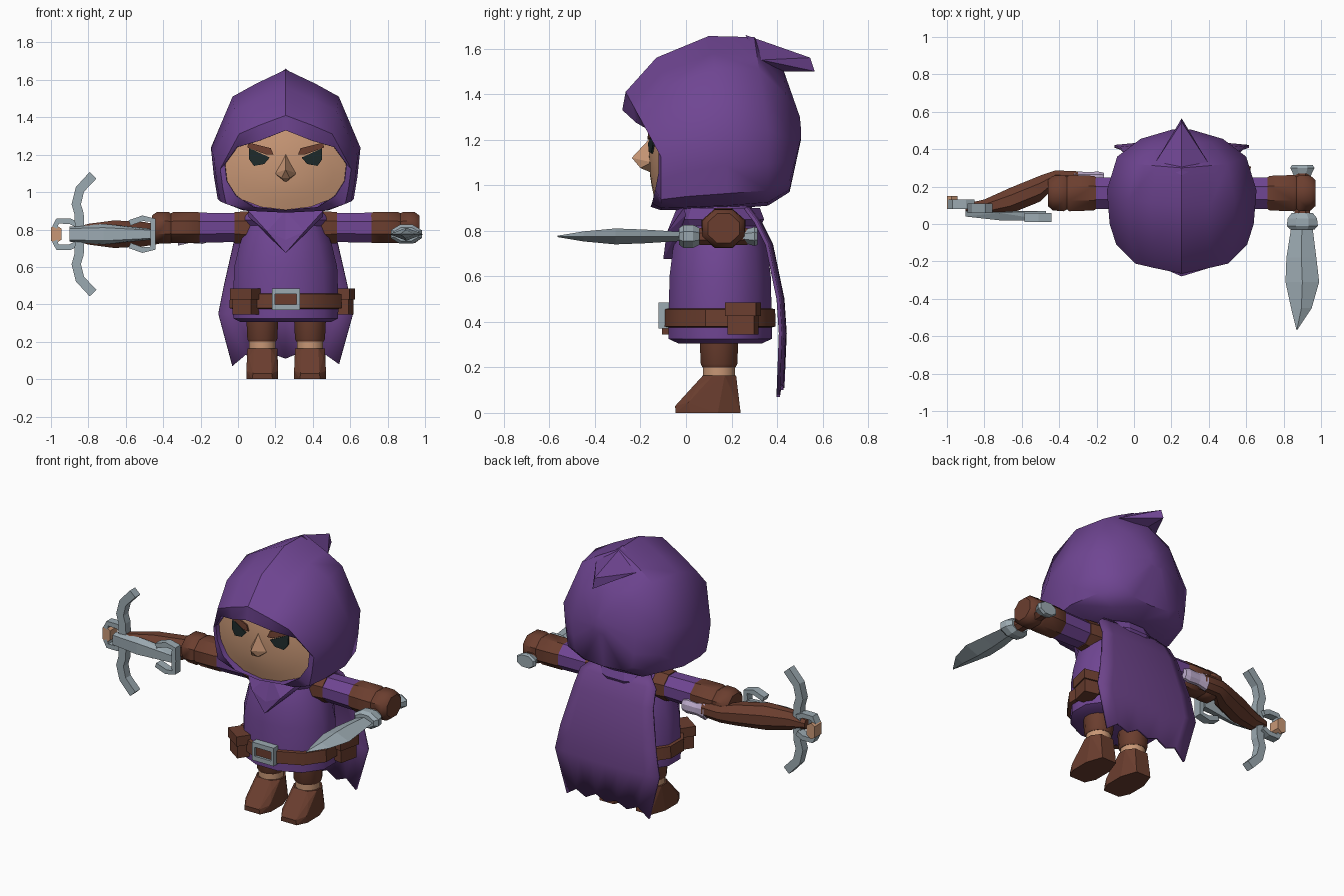
import bpy, bmesh, math
from mathutils import Vector

if "Cube" in bpy.data.objects:
    bpy.data.objects.remove(bpy.data.objects["Cube"])

CX, CY, AZ = 0.255, 0.15, 0.81          # body axis and arm height


def mat(name, *rgb):
    m = bpy.data.materials.new(name)
    m.diffuse_color = (*rgb, 1)
    m.use_nodes = True
    m.node_tree.nodes["Principled BSDF"].inputs["Base Color"].default_value = m.diffuse_color
    return m


PURPLE = mat("purple cloth", .16, .06, .29)
CAPE = mat("cape purple", .15, .056, .25)
BROWN = mat("brown leather", .147, .048, .028)
SKIN = mat("skin", .58, .31, .18)
STEEL = mat("steel", .33, .40, .44)
DARK = mat("dark eye", .012, .022, .022)
LILAC = mat("pale lilac", .52, .42, .62)


def finish(name, bm, m, angle=0):
    bmesh.ops.recalc_face_normals(bm, faces=bm.faces)
    me = bpy.data.meshes.new(name)
    bm.to_mesh(me)
    bm.free()
    me.materials.append(m)
    ob = bpy.data.objects.new(name, me)
    bpy.context.collection.objects.link(ob)
    if angle:
        bpy.ops.object.select_all(action='DESELECT')
        ob.select_set(True)
        bpy.context.view_layer.objects.active = ob
        bpy.ops.object.shade_smooth_by_angle(angle=math.radians(angle))
    return ob


def hull(name, pts, m):
    bm = bmesh.new()
    r = bmesh.ops.convex_hull(bm, input=[bm.verts.new(p) for p in pts])
    bmesh.ops.delete(bm, geom=[v for v in bm.verts if not v.link_faces], context='VERTS')
    return finish(name, bm, m)


def box(name, x, y, z, m, taper=0.0):
    cx, cy = sum(x) / 2, sum(y) / 2
    pts = [(cx + (a - cx) * (1 - taper * k), cy + (b - cy) * (1 - taper * k), z[k])
           for a in x for b in y for k in (0, 1)]
    return hull(name, pts, m)


def loft(name, rings, m, angle=0, closed=False):
    bm = bmesh.new()
    vs = [[bm.verts.new(p) for p in r] for r in rings]
    pairs = list(zip(vs, vs[1:])) + ([(vs[-1], vs[0])] if closed else [])
    for a, b in pairs:
        for i in range(len(a)):
            j = (i + 1) % len(a)
            bm.faces.new((a[i], a[j], b[j], b[i]))
    if not closed:
        bm.faces.new(vs[0])
        bm.faces.new(vs[-1])
    return finish(name, bm, m, angle)


def zring(x, y, z, rx, ry, n=12):
    return [(x + rx * math.cos(t), y + ry * math.sin(t), z)
            for t in (2 * math.pi * (i + .5) / n for i in range(n))]


def xring(x, y, z, ry, rz, n=8):
    return [(x, y + ry * math.cos(t), z + rz * math.sin(t))
            for t in (2 * math.pi * (i + .5) / n for i in range(n))]


def strip(name, path, w, y0, y1, m, closed=False):
    """Square bar following a path of (x, z) points."""
    rings = []
    n = len(path)
    for i in range(n):
        a = Vector(path[i - 1] if closed or i else path[i])
        b = Vector(path[(i + 1) % n] if closed or i < n - 1 else path[i])
        d = (b - a).normalized() * w / 2
        x, z = path[i]
        rings.append([(x - d.y, y0, z + d.x), (x + d.y, y0, z - d.x),
                      (x + d.y, y1, z - d.x), (x - d.y, y1, z + d.x)])
    return loft(name, rings, m, closed=closed)


# Hood: opening rim, then scaled cross sections towards the back
def both(half):
    return ([(CX + x, y, z) for x, y, z in half] +
            [(CX - x, y, z) for x, y, z in half[-2:0:-1]])


rim = [(0, -.28, 1.33), (.14, -.22, 1.275), (.26, -.16, 1.24), (.325, -.12, 1.15),
       (.315, -.12, 1.06), (.265, -.135, .98), (.17, -.15, .92), (0, -.155, .905)]
shape = [(0, 1), (.4, .9), (.71, .81), (1, .45), (.96, .25), (.91, .09), (.6, .02), (0, 0)]
stations = [(-.265, -.11, .35, 1.41, .89), (-.13, 0, .385, 1.56, .89), (.10, .18, .40, 1.655, .895),
            (.30, .36, .345, 1.65, .91), (.43, .455, .22, 1.50, .97), (.50, .505, .05, 1.30, 1.2)]
rings = [both([(x * .97, .03, z) for x, y, z in rim]), both(rim)]
for ytop, yside, w, zt, zb in stations:
    rings.append(both([(w * a, yside + (ytop - yside) * max(0, (h - .45) / .55),
                        zb + (zt - zb) * h) for a, h in shape]))
loft("hood", rings, PURPLE, 40)
hull("hood_tail", [(CX + x, y, z) for x, y, z in
     [(0, .26, 1.66), (-.14, .33, 1.55), (.14, .33, 1.55), (0, .40, 1.50), (0, .545, 1.56),
      (0, .565, 1.50), (-.05, .46, 1.55), (.05, .46, 1.55)]], PURPLE)


# Face: shallow dome inside the hood
def face_y(x, z):
    return -.165 + .7 * x * x + .6 * (z - 1.15) ** 2


def face_ring(s):
    pts = []
    for i in range(16):
        t = i * math.pi / 8
        x, z = .34 * s * math.cos(t), 1.1 + (.24 if math.sin(t) > 0 else .195) * s * math.sin(t)
        pts.append((CX + x, face_y(x, z), z))
    return pts


loft("face", [[(x, .05, z) for x, y, z in face_ring(.98)]] +
     [face_ring(s) for s in (1, .75, .5, .25)], SKIN, 40)
hull("nose", [(CX + x, y, z) for x, y, z in
     [(0, -.15, 1.215), (-.06, -.15, 1.10), (.06, -.15, 1.10), (0, -.238, 1.12),
      (-.022, -.2, 1.075), (.022, -.2, 1.075), (0, -.14, 1.05)]], SKIN)
eye = [(.195, 1.235), (.085, 1.185), (.115, 1.15), (.17, 1.14), (.195, 1.175)]
brow = [(.20, 1.265), (.08, 1.235), (.065, 1.20), (.10, 1.20), (.205, 1.238)]
for s, side in ((-1, "left"), (1, "right")):
    for part, outline, m, d in (("eye", eye, DARK, .008), ("brow", brow, BROWN, .0095)):
        hull(f"{side}_{part}", [(CX + s * x, face_y(x, z) - k, z)
                                for x, z in outline for k in (0, d)], m)

# Tunic, neck scarf and pointed collar
loft("tunic", [zring(CX, CY, z, rx, ry) for z, rx, ry in
     [(.305, .25, .19), (.325, .29, .235), (.40, .292, .235), (.60, .285, .23),
      (.72, .255, .215), (.84, .21, .18), (.91, .16, .14)]], PURPLE, 40)
loft("scarf", [zring(CX, CY, z, rx, ry) for z, rx, ry in
     [(.81, .21, .18), (.85, .24, .20), (.90, .20, .18)]], PURPLE)
for s, side in ((-1, "left"), (1, "right")):
    hull(f"{side}_collar_flap", [(CX + s * x, y, z) for x, y, z in
         [(.20, -.01, .90), (.20, .0, .87), (.10, -.085, .79), (0, -.10, .675),
          (0, -.09, .745), (0, -.04, .90), (0, -.06, .675)]], PURPLE)

# Belt, buckle and pouches
loft("belt", [zring(CX, CY, z, rx, ry) for z, rx, ry in
     [(.375, .29, .235), (.38, .312, .252), (.455, .308, .25), (.46, .28, .23)]], BROWN, 30)
box("buckle_backing", (CX - .065, CX + .065), (-.105, -.06), (.385, .465), BROWN)
strip("buckle", [(CX - .065, .385), (CX + .068, .385), (CX + .068, .47), (CX - .065, .47)],
      .034, -.12, -.075, STEEL, True)
for name, px, py, turn in (("left_pouch", .045, -.035, -.6), ("right_pouch", .56, .25, 1.35)):
    for part, w, d, z in (("", .06, .045, (.345, .44)), ("_flap", .07, .052, (.425, .485))):
        c, s = math.cos(turn), math.sin(turn)
        hull(name + part, [(px + a * c - b * s, py + a * s + b * c, k)
                           for a in (-w, w) for b in (-d, d) for k in z], BROWN)

# Legs and boots
for lx, side in ((.13, "left"), (.385, "right")):
    loft(f"{side}_trouser", [zring(lx, .145, z, r, r) for z, r in
         [(.20, .075), (.215, .083), (.36, .09)]], BROWN, 40)
    loft(f"{side}_shin", [zring(lx, .145, z, .073, .073) for z in (.12, .21)], SKIN, 40)
    hull(f"{side}_boot", [(lx + s * x, y, z) for s in (-1, 1) for x, y, z in
         [(.055, -.045, 0), (.05, -.048, .03), (.085, .02, 0), (.085, .01, .045), (.07, .05, .115),
          (.085, .14, 0), (.05, .24, 0), (.05, .235, .04), (.045, .075, .165), (.08, .12, .165),
          (.08, .17, .165), (.045, .22, .165)]], BROWN)

# Arms along x, mirrored about the body axis
for s, side in ((-1, "left"), (1, "right")):
    def arm(part, prof, m):
        loft(f"{side}_{part}", [xring(CX + s * x, .165, AZ, ry, rz) for x, ry, rz in prof], m, 40)
    arm("shoulder_strap", [(.15, .10, .095), (.20, .10, .095), (.275, .09, .09)], BROWN)
    arm("sleeve", [(.20, .085, .082), (.36, .09, .085), (.46, .092, .087)], PURPLE)
    arm("glove_cuff", [(.45, .085, .085), (.47, .10, .09), (.60, .105, .09), (.62, .09, .08)], BROWN)
    arm("hand", [(.60, .085, .075), (.63, .105, .092), (.69, .10, .09), (.715, .075, .07)], BROWN)

# Cape with a ragged hem
bm = bmesh.new()
rows = [(.90, .28, .19), (.84, .325, .26), (.74, .375, .275), (.50, .425, .33),
        (.35, .435, .36), (.10, .425, .285)]
jag = [-.03, .03, .0, .035, .01, .04, .0, .03, -.02]
grid = []
for r, (z, y, w) in enumerate(rows):
    grid.append([bm.verts.new((CX + w * (i - 4) / 4, y - .02 * ((i - 4) / 4) ** 2,
                               z + (jag[i] if r == 5 else 0))) for i in range(9)])
for a, b in zip(grid, grid[1:]):
    for i in range(8):
        bm.faces.new((a[i], a[i + 1], b[i + 1], b[i]))
cape = finish("cape", bm, CAPE, 40)
mod = cape.modifiers.new("thickness", 'SOLIDIFY')
mod.thickness, mod.offset = .015, 0

# Dagger in the right hand
loft("dagger_blade", [[(l, y, .775), ((l + r) / 2, y, .775 + t), (r, y, .775), ((l + r) / 2, y, .775 - t)]
     for y, l, r, t in [(-.02, .84, .955, .02), (-.18, .815, .975, .03), (-.31, .81, .99, .035),
                        (-.45, .84, .95, .022), (-.565, .868, .874, .003)]], STEEL)


def yring(y, x, z, rx, rz):
    return [(a, y, b) for a, b, _ in zring(x, z, 0, rx, rz, 8)]


loft("dagger_guard", [yring(y, .90, .775, rx, rz) for y, rx, rz in
     [(-.03, .07, .04), (-.01, .09, .055), (.03, .085, .055), (.06, .06, .04)]], STEEL)
loft("dagger_grip", [yring(y, .90, .775, .045, .04) for y in (.05, .27)], BROWN)
loft("dagger_pommel", [yring(y, .90, .775, rx, rz) for y, rx, rz in
     [(.25, .045, .03), (.30, .07, .045), (.315, .06, .04)]], STEEL)

# Crossbow stock: tapered octagonal body, top side facing forward
loft("crossbow_stock", [xring(x, y, .775, ry, rz) for x, y, ry, rz in
     [(-.90, .085, .025, .03), (-.80, .085, .05, .06), (-.66, .125, .075, .08),
      (-.50, .19, .075, .07), (-.42, .245, .045, .055), (-.30, .24, .045, .05)]], BROWN, 30)
loft("crossbow_butt_cap", [xring(x, .255, .765, ry, rz) for x, ry, rz in
     [(-.32, .03, .055), (-.26, .025, .04), (-.19, .027, .045), (-.16, .02, .035)]], LILAC)
hull("crossbow_rail", [(x, y, .775 + s * h) for s in (-1, 1) for x, y, h in
     [(-.90, .04, .03), (-.90, .07, .04), (-.72, .02, .035), (-.72, .06, .055),
      (-.47, .02, .022), (-.47, .07, .03)]], STEEL)
# Bow limbs, front stirrup and rear bracket
for s, side in ((1, "upper"), (-1, "lower")):
    strip(f"{side}_bow_limb", [(x, .775 + s * h) for x, h in
          [(-.845, 0), (-.85, .11), (-.865, .16), (-.845, .24), (-.775, .315)]], .05, .06, .11, STEEL)
    strip(f"{side}_bracket_bar", [(x, .775 + s * h) for x, h in
          [(-.455, 0), (-.455, .075), (-.51, .085), (-.58, .06)]], .03, .01, .06, STEEL)
    strip(f"{side}_stirrup_bar", [(x, .775 + s * h) for x, h in
          [(-.86, .05), (-.90, .07), (-.965, .07), (-.98, .035)]], .03, .08, .13, STEEL)
hull("stirrup_grip", [(x, y, .775 + s * h) for s in (-1, 1) for y in (.08, .15) for x, h in
     [(-1.0, .035), (-.975, .05), (-.945, .03)]], SKIN)
